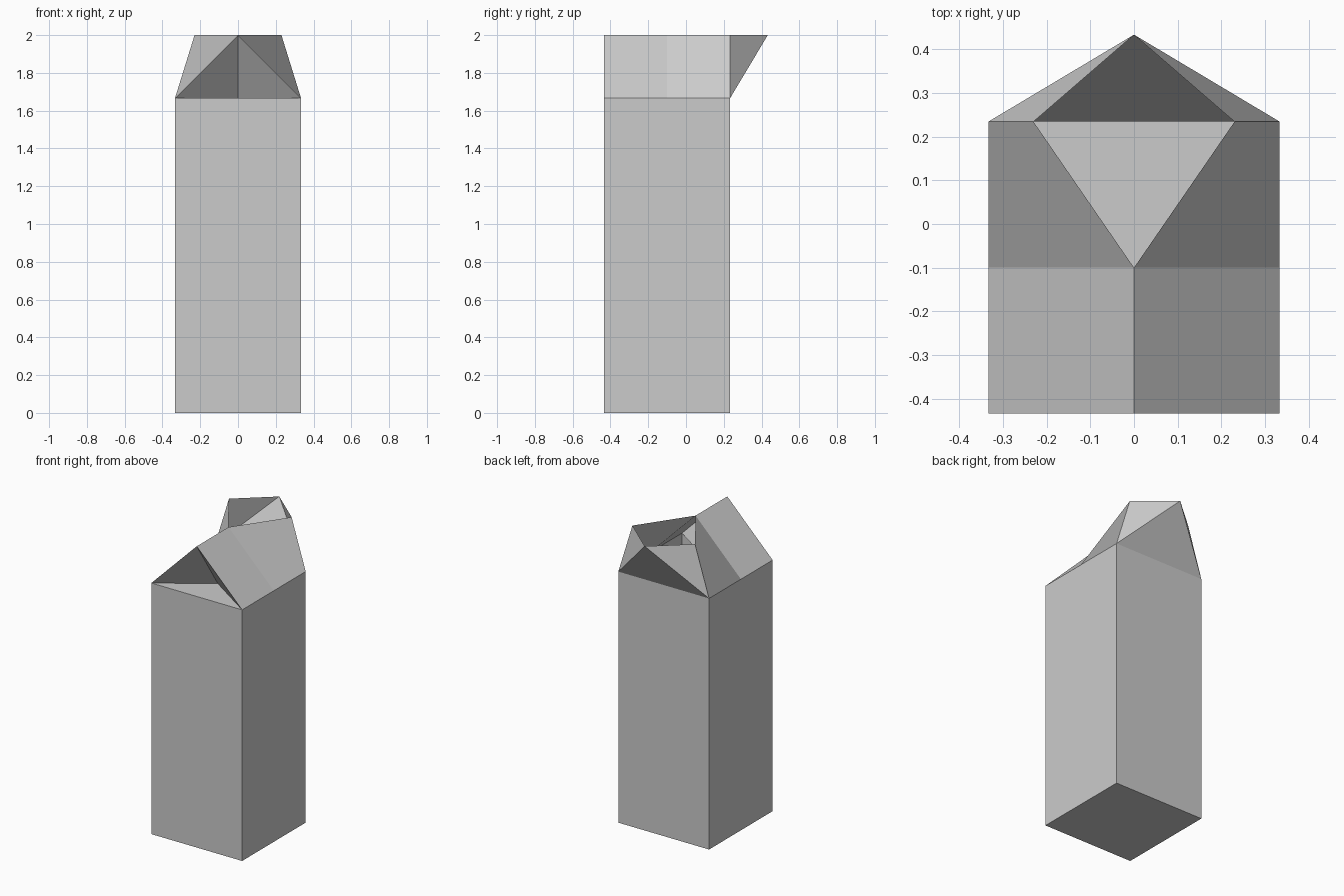
import bpy, bmesh

if "Cube" in bpy.data.objects:
    bpy.data.objects.remove(bpy.data.objects["Cube"])

# Key dimensions of the open carton
W = 1 / 3                            # half width
F, M, B, S = -0.433, -0.1, 0.234, 0.433   # front wall, ridge end, back wall, spout tip (y)
H, T = 1.667, 2.0                    # shoulder and top heights
LIP = 0.23                           # half width of the opened mouth
TIP = F + 0.222                      # inner end of the front fold


def shell(name, centre=(), mirrored=()):
    """Thin paper part: centre faces as given, mirrored faces on both sides."""
    bm = bmesh.new()
    flipped = [[(-x, y, z) for x, y, z in reversed(f)] for f in mirrored]
    for f in [*centre, *mirrored, *flipped]:
        bm.faces.new([bm.verts.new(p) for p in f])
    bmesh.ops.remove_doubles(bm, verts=bm.verts, dist=1e-5)
    mesh = bpy.data.meshes.new(name)
    bm.to_mesh(mesh)
    bm.free()
    obj = bpy.data.objects.new(name, mesh)
    bpy.context.collection.objects.link(obj)
    return obj


# Hollow body, open at the top
bpy.ops.mesh.primitive_cube_add(size=1, location=(0, 0, 0))
body = bpy.context.object
body.name = "carton_body"
bm = bmesh.new()
bm.from_mesh(body.data)
for v in bm.verts:
    v.co = (v.co.x * 2 * W, B if v.co.y > 0 else F, H if v.co.z > 0 else 0)
bm.normal_update()
bmesh.ops.delete(bm, geom=[f for f in bm.faces if f.normal.z > 0.9], context='FACES_ONLY')
bm.to_mesh(body.data)
bm.free()

# Roof panels: closed ridge at the front, spread apart at the back
shell("roof_panels", mirrored=[
    [(W, F, H), (W, M, H), (0, M, T), (0, F, T)],
    [(W, M, H), (W, B, H), (LIP, B, T), (0, M, T)],
])

# Front gable end folded inward
shell("front_fold",
      centre=[[(-W, F, H), (W, F, H), (0, TIP, H)]],
      mirrored=[[(W, F, H), (0, F, T), (0, TIP, H)]])

# Opened pouring spout at the back
shell("spout",
      centre=[[(W, B, H), (-W, B, H), (0, S, T)]],
      mirrored=[[(W, B, H), (0, S, T), (LIP, B, T)]])
